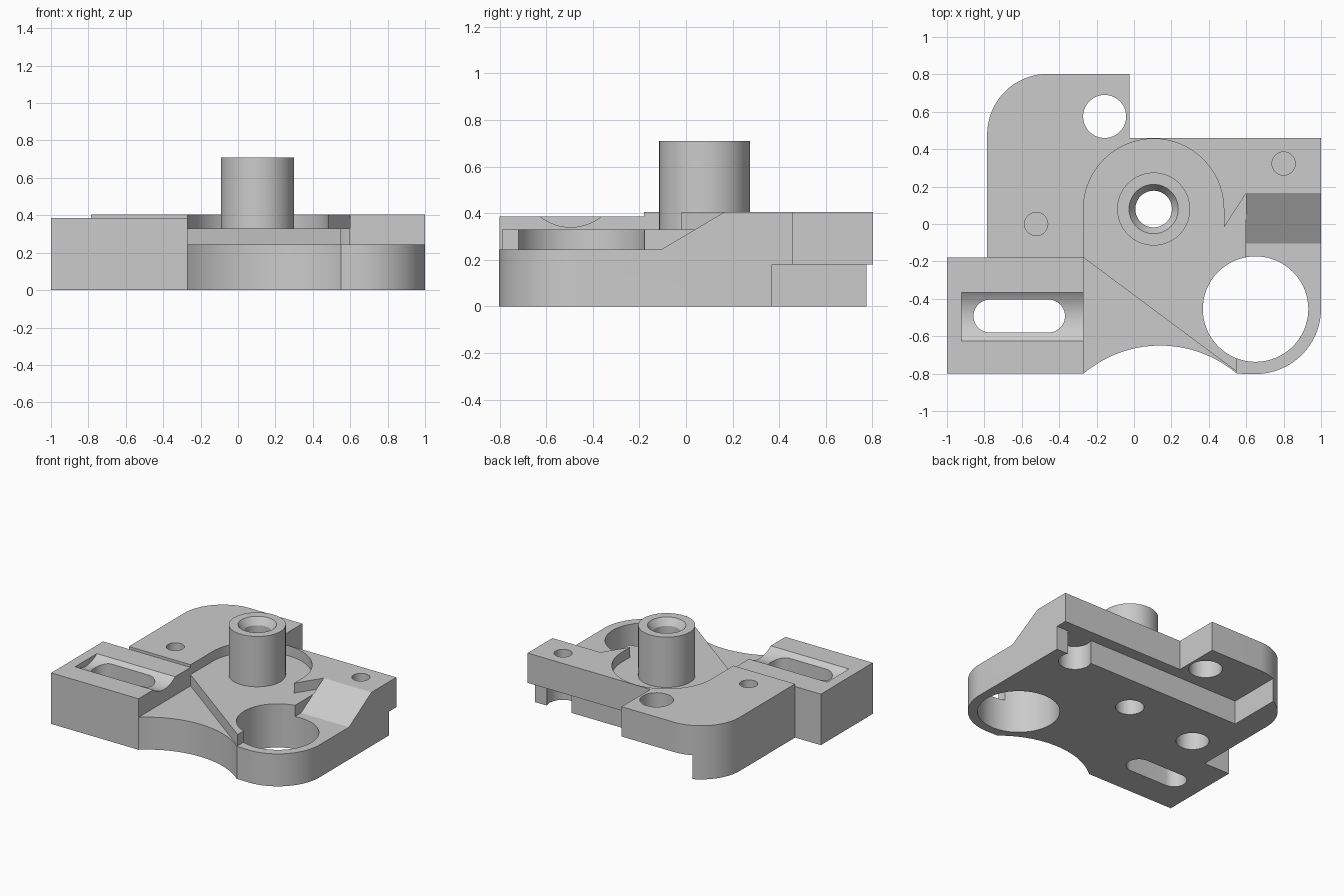
import bpy, bmesh, math
from mathutils import Vector

cube = bpy.data.objects.get("Cube")
if cube:
    bpy.data.objects.remove(cube, do_unlink=True)

grey = bpy.data.materials.new("machined_grey")
grey.use_nodes = True
colour = (0.6, 0.6, 0.6, 1)
grey.diffuse_color = colour
grey.node_tree.nodes["Principled BSDF"].inputs["Base Color"].default_value = colour


def arc(cx, cy, r, a0, a1, n=32):
    angles = [math.radians(a0 + (a1 - a0) * i / n) for i in range(n + 1)]
    return [(cx + r * math.cos(a), cy + r * math.sin(a)) for a in angles]


def circle(cx, cy, r, n=64):
    return arc(cx, cy, r, 0, 360, n)[:-1]


def rect(x0, x1, y0, y1):
    return [(x0, y0), (x1, y0), (x1, y1), (x0, y1)]


def prism(name, pts, lo, hi, along_x=False):
    """Extrude an xy profile along z, or a yz profile along x."""
    bm = bmesh.new()
    place = (lambda p: (lo, *p)) if along_x else (lambda p: (*p, lo))
    face = bm.faces.new([bm.verts.new(place(p)) for p in pts])
    new = bmesh.ops.extrude_face_region(bm, geom=[face])["geom"]
    shift = Vector((hi - lo, 0, 0) if along_x else (0, 0, hi - lo))
    bmesh.ops.translate(bm, vec=shift, verts=[v for v in new if isinstance(v, bmesh.types.BMVert)])
    bmesh.ops.recalc_face_normals(bm, faces=bm.faces)
    return finish(name, bm)


def cone(name, x, y, z0, z1, r0, r1):
    bm = bmesh.new()
    bmesh.ops.create_cone(bm, cap_ends=True, segments=64, radius1=r0, radius2=r1, depth=z1 - z0)
    bmesh.ops.translate(bm, vec=(x, y, (z0 + z1) / 2), verts=bm.verts)
    return finish(name, bm)


def finish(name, bm):
    mesh = bpy.data.meshes.new(name)
    bm.to_mesh(mesh)
    bm.free()
    mesh.materials.append(grey)
    ob = bpy.data.objects.new(name, mesh)
    bpy.context.collection.objects.link(ob)
    return ob


def combine(target, tool, operation="DIFFERENCE"):
    mod = target.modifiers.new("combine", "BOOLEAN")
    mod.operation, mod.solver, mod.object = operation, "EXACT", tool
    bpy.context.view_layer.objects.active = target
    bpy.ops.object.modifier_apply(modifier=mod.name)
    bpy.data.objects.remove(tool, do_unlink=True)


# Plate outline with a scalloped front edge and two rounded corners
half = math.degrees(math.asin(0.41 / 0.635))
outline = [(-1, -0.8)]
outline += arc(0.14, -1.285, 0.635, 90 + half, 90 - half)
outline += arc(0.65, -0.452, 0.35, -90, 0)
outline += [(1, 0.46), (-0.025, 0.46), (-0.025, 0.803)]
outline += arc(-0.46, 0.478, 0.325, 90, 180)
outline += [(-0.785, -0.18), (-1, -0.18)]
bracket = prism("bracket_plate", outline, 0, 0.405)

# Lowered left block
combine(bracket, prism("block_cut", rect(-1.1, -0.27, -0.9, -0.18), 0.385, 1))

# Round pocket about the boss, with the pointed tooth on its right
bx, by = 0.105, 0.08
pocket = arc(bx, by, 0.375, 180, 0, 48)
pocket += [(0.48, -0.02), (0.6, 0.165), (0.6, -0.9), (-0.27, -0.9)]
combine(bracket, prism("pocket_cut", pocket, 0.33, 1))

# Lower front ledge behind the scallop
ledge = [(-0.27, -0.18), (0.55, -0.79), (0.55, -0.9), (-0.27, -0.9)]
combine(bracket, prism("ledge_cut", ledge, 0.245, 1))

# Low corner with a ramp up to the top face
ramp = [(-0.9, 0.245), (-0.105, 0.245), (0.165, 0.405), (0.232, 0.445), (0.232, 1), (-0.9, 1)]
combine(bracket, prism("ramp_cut", ramp, 0.6, 1.1, along_x=True))
combine(bracket, prism("corner_cut", rect(0.55, 0.62, -0.9, -0.5), 0.245, 1))

# Recess under the back edge
combine(bracket, prism("back_recess_cut", rect(-0.595, 1.1, 0.37, 0.9), -0.1, 0.18))

# Raised boss
combine(bracket, prism("boss", circle(bx, by, 0.195), 0.2, 0.71), "UNION")

# Through holes: large bore, back hole, boss bore
for x, y, r in ((0.65, -0.455, 0.282), (-0.157, 0.575, 0.115), (bx, by, 0.098)):
    combine(bracket, prism("bore_cut", circle(x, y, r), -0.1, 1))
combine(bracket, cone("countersink_cut", bx, by, 0.655, 0.715, 0.096, 0.135))

# Blind screw holes above wider counterbores
for x, y in ((0.8, 0.323), (-0.523, 0)):
    combine(bracket, prism("screw_cut", circle(x, y, 0.062), 0.2, 1))
    combine(bracket, prism("counterbore_cut", circle(x, y, 0.113), -0.1, 0.18))

# Curved groove and adjusting slot in the left block
combine(bracket, prism("groove_cut", circle(-0.495, 0.55, 0.21, 96), -0.923, -0.2, along_x=True))
slot = arc(-0.77, -0.492, 0.088, 90, 270) + arc(-0.457, -0.492, 0.088, -90, 90)
combine(bracket, prism("slot_cut", slot, -0.1, 1))

# Smooth round walls, keep machined edges crisp
bpy.ops.object.select_all(action="DESELECT")
bracket.select_set(True)
bpy.context.view_layer.objects.active = bracket
bpy.ops.object.shade_smooth_by_angle(angle=math.radians(25))
